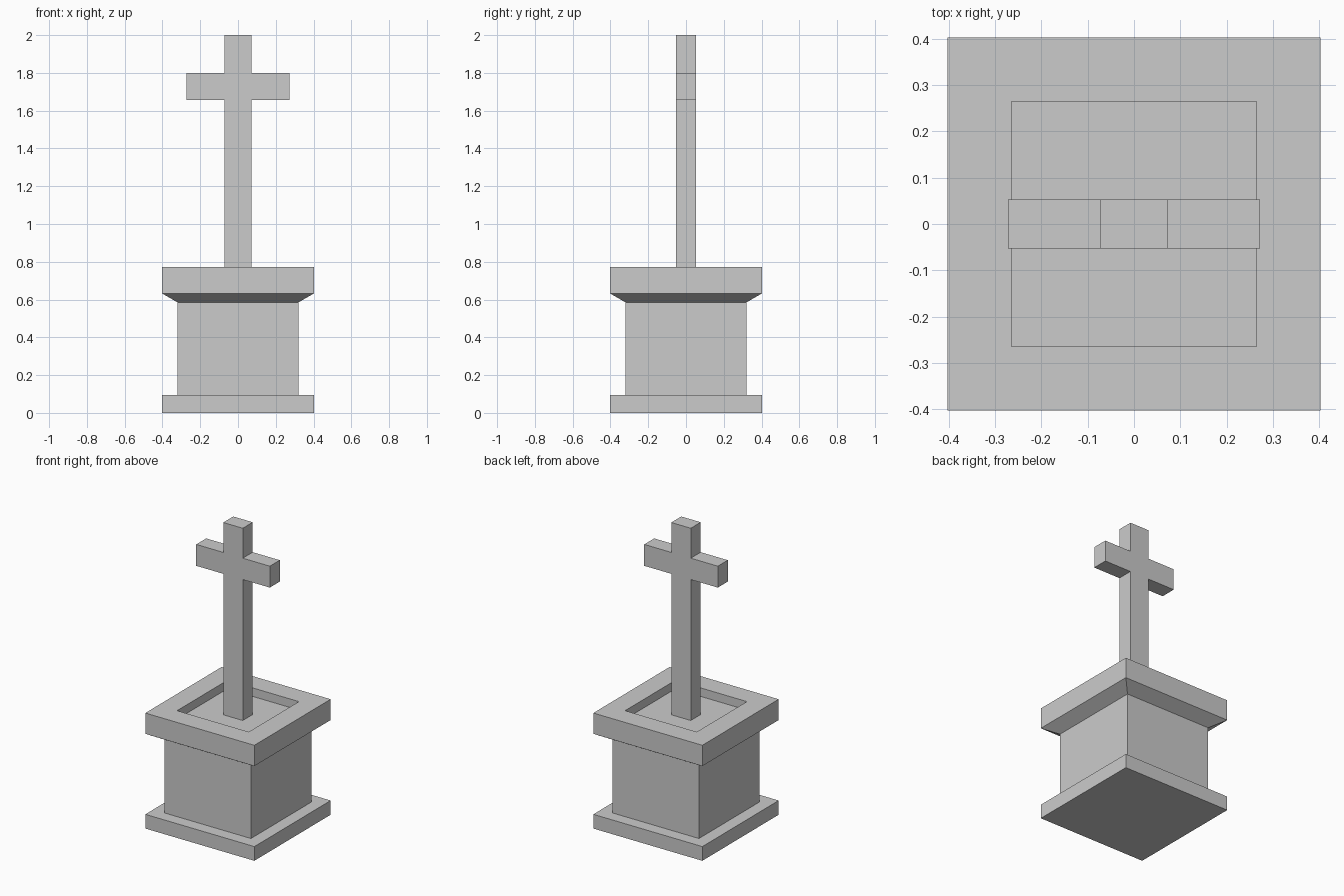
import bpy, bmesh

if "Cube" in bpy.data.objects:
    bpy.data.objects.remove(bpy.data.objects["Cube"])


def finish(name, bm):
    bmesh.ops.recalc_face_normals(bm, faces=bm.faces)
    mesh = bpy.data.meshes.new(name)
    bm.to_mesh(mesh)
    bm.free()
    obj = bpy.data.objects.new(name, mesh)
    bpy.context.collection.objects.link(obj)
    return obj


def square_stack(name, profile):
    """Loft square rings through (half_width, z) steps and cap both ends."""
    bm = bmesh.new()
    rings = [[bm.verts.new((sx * h, sy * h, z))
              for sx, sy in ((-1, -1), (1, -1), (1, 1), (-1, 1))]
             for h, z in profile]
    for a, b in zip(rings, rings[1:]):
        for i in range(4):
            j = (i + 1) % 4
            bm.faces.new((a[i], a[j], b[j], b[i]))
    bm.faces.new(rings[0])
    bm.faces.new(rings[-1])
    return finish(name, bm)


def extruded_outline(name, half_outline, half_depth):
    """Mirror an x-z half outline across x = 0 and extrude it along y."""
    outline = half_outline + [(-x, z) for x, z in reversed(half_outline)]
    bm = bmesh.new()
    face = bm.faces.new([bm.verts.new((x, -half_depth, z)) for x, z in outline])
    new = bmesh.ops.extrude_face_region(bm, geom=[face])["geom"]
    bmesh.ops.translate(bm, vec=(0, 2 * half_depth, 0),
                        verts=[v for v in new if isinstance(v, bmesh.types.BMVert)])
    return finish(name, bm)


# Pedestal: foot slab, body, flared cap and sunken top, as one profile
square_stack("pedestal", [
    (0.403, 0.0), (0.403, 0.095),      # foot slab
    (0.32, 0.095), (0.32, 0.585),      # body
    (0.403, 0.633), (0.403, 0.772),    # flared cap
    (0.265, 0.772), (0.265, 0.715),    # recess
])

# Cross standing on the recess floor
extruded_outline("cross", [
    (0.072, 0.715), (0.072, 1.657), (0.272, 1.657),
    (0.272, 1.80), (0.072, 1.80), (0.072, 2.0),
], 0.0525)
